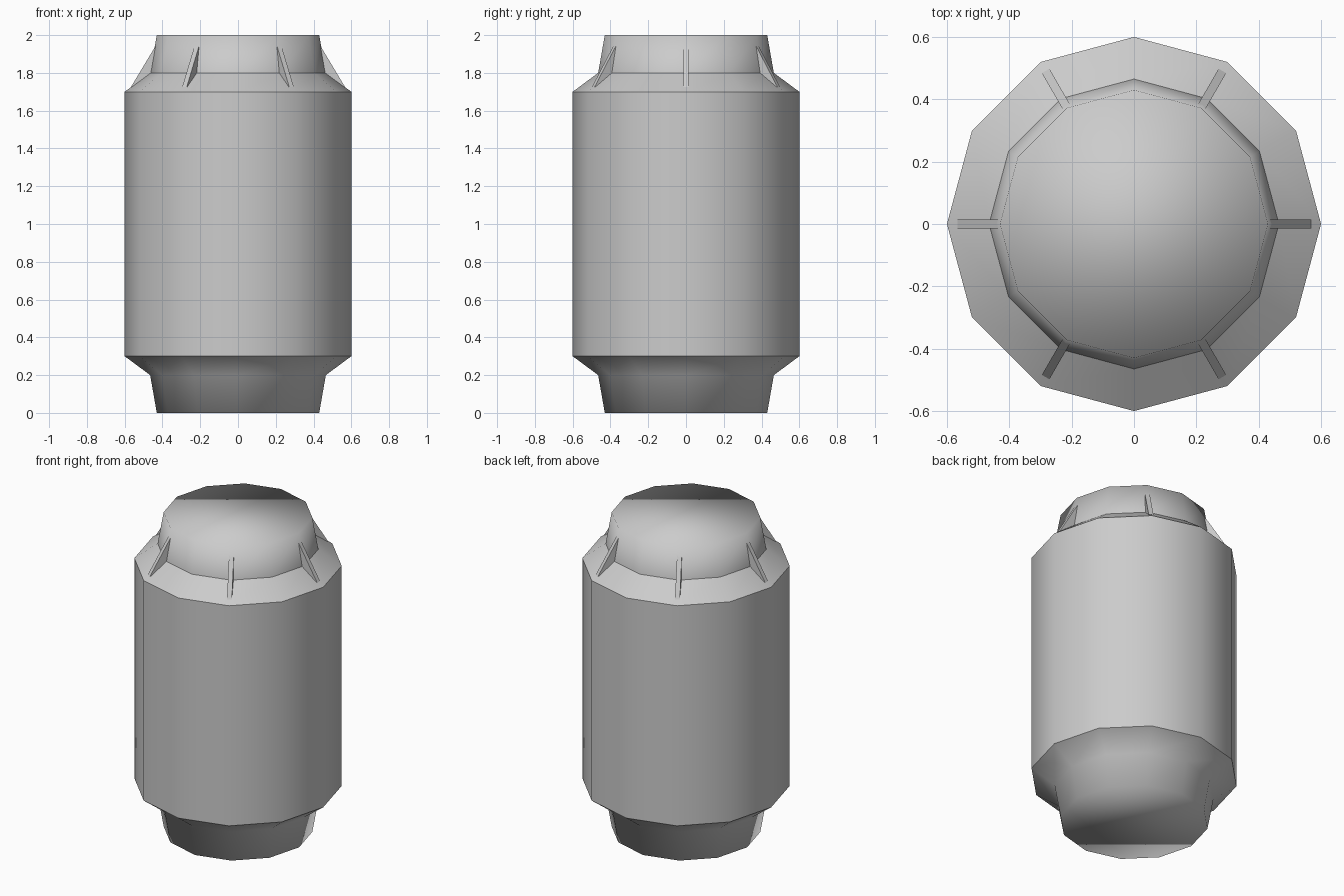
import bpy
import bmesh
import math
from mathutils import Matrix, Vector

cube = bpy.data.objects.get("Cube")
if cube:
    bpy.data.objects.remove(cube, do_unlink=True)

SIDES = 12
FINS = 6

grey = bpy.data.materials.new("plain grey")
grey.use_nodes = True
grey.diffuse_color = (0.6, 0.6, 0.6, 1)
grey.node_tree.nodes["Principled BSDF"].inputs["Base Color"].default_value = grey.diffuse_color


def add_object(name, bm):
    bmesh.ops.recalc_face_normals(bm, faces=bm.faces)
    mesh = bpy.data.meshes.new(name)
    bm.to_mesh(mesh)
    bm.free()
    mesh.materials.append(grey)
    obj = bpy.data.objects.new(name, mesh)
    bpy.context.collection.objects.link(obj)
    return obj


# Canister: a twelve-sided turned profile of (radius, height), with both ends closed
profile = [(0.43, 0), (0.465, 0.2), (0.6, 0.3), (0.6, 1.7), (0.465, 1.8), (0.43, 2)]
creased = {2, 3, 4}  # rings that stay hard
bm = bmesh.new()
rings = []
for radius, z in profile:
    angles = [math.tau * i / SIDES for i in range(SIDES)]
    rings.append([bm.verts.new((radius * math.cos(a), radius * math.sin(a), z)) for a in angles])
for low, high in zip(rings, rings[1:]):
    for i in range(SIDES):
        j = (i + 1) % SIDES
        bm.faces.new((low[i], low[j], high[j], high[i]))
bm.faces.new(rings[0][::-1])
bm.faces.new(rings[-1])
for face in bm.faces:
    face.smooth = True
for k in creased:
    for i in range(SIDES):
        bm.edges.get((rings[k][i], rings[k][(i + 1) % SIDES])).smooth = False
add_object("canister_body", bm)

# Fins: thin triangular braces between the shoulder and the neck
fin_outline = [(0.435, 1.945), (0.567, 1.725), (0.435, 1.725)]
thickness = 0.028
for n in range(FINS):
    bm = bmesh.new()
    side = bm.faces.new([bm.verts.new((r, -thickness / 2, z)) for r, z in fin_outline])
    grown = bmesh.ops.extrude_face_region(bm, geom=[side])
    moved = [v for v in grown["geom"] if isinstance(v, bmesh.types.BMVert)]
    bmesh.ops.translate(bm, verts=moved, vec=Vector((0, thickness, 0)))
    # Keep the starting side so the solid stays closed
    if not side.is_valid:
        bmesh.ops.holes_fill(bm, edges=bm.edges)
    bmesh.ops.transform(bm, matrix=Matrix.Rotation(math.tau * n / FINS, 4, "Z"), verts=bm.verts)
    add_object(f"shoulder_fin_{n + 1}", bm)
